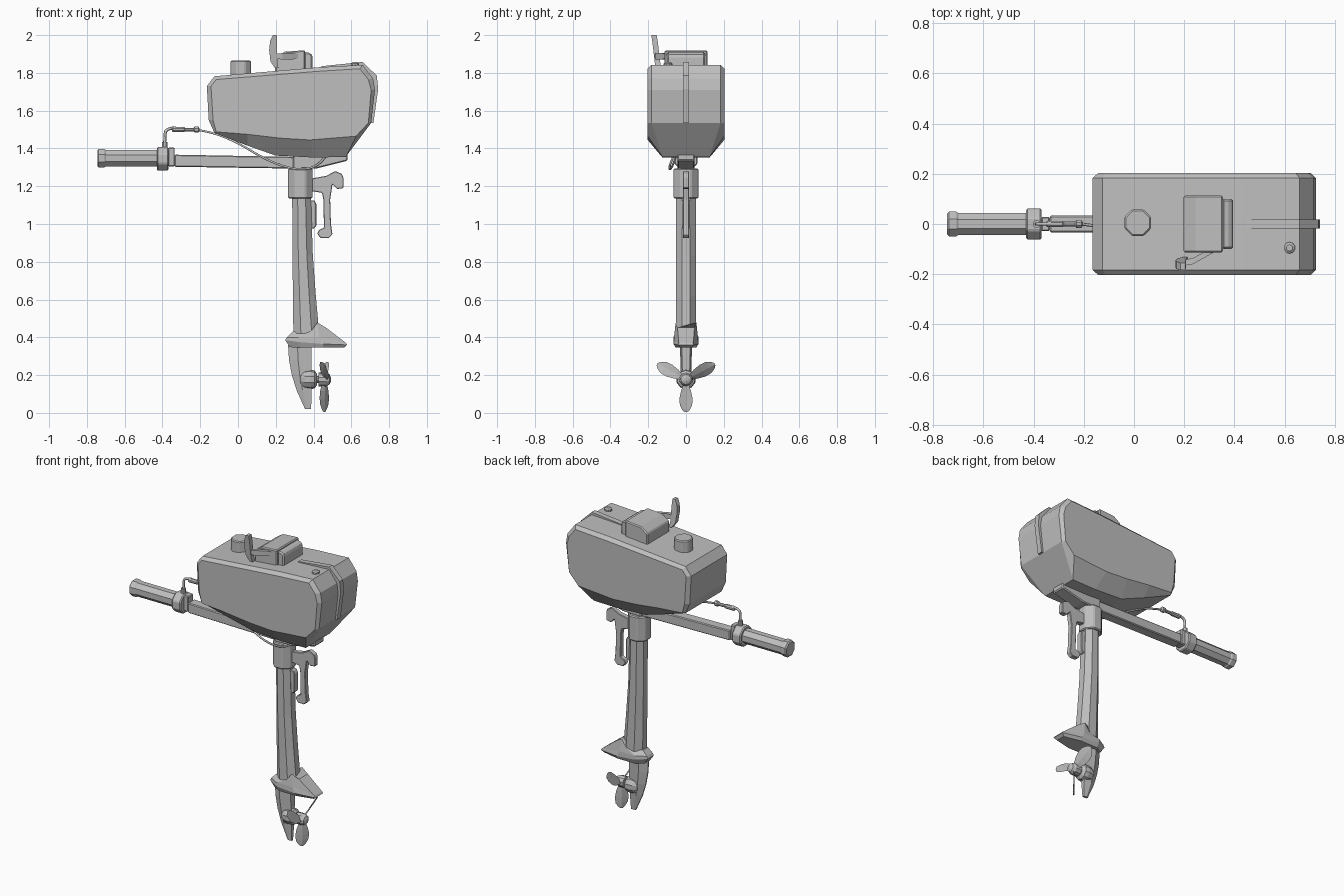
import bpy, bmesh, math
from mathutils import Vector

grey = bpy.data.materials.new("mid grey")
grey.diffuse_color = (0.52, 0.52, 0.52, 1)


def loft(name, rings):
    """Skin equal-length rings of points and cap both ends."""
    bm = bmesh.new()
    vs = [[bm.verts.new(p) for p in r] for r in rings]
    n = len(vs[0])
    for a, b in zip(vs, vs[1:]):
        for i in range(n):
            j = (i + 1) % n
            bm.faces.new((a[i], a[j], b[j], b[i]))
    bm.faces.new(vs[0])
    bm.faces.new(vs[-1])
    bmesh.ops.recalc_face_normals(bm, faces=bm.faces)
    me = bpy.data.meshes.new(name)
    bm.to_mesh(me)
    bm.free()
    ob = bpy.data.objects.new(name, me)
    bpy.context.collection.objects.link(ob)
    me.materials.append(grey)
    return ob


def bevel(ob, w):
    m = ob.modifiers.new("bevel", 'BEVEL')
    m.width, m.segments, m.limit_method = w, 1, 'ANGLE'
    return ob


def slab(name, pts, w, bev=0, y=0):
    """Side outline (x, z) extruded across y to half width w."""
    ob = loft(name, [[(x, y + s * w, z) for x, z in pts] for s in (-1, 1)])
    return bevel(ob, bev) if bev else ob


def turned(name, axis, profile, c, n=8):
    """Round part: (position, radius) profile about the x or z axis."""
    rings = []
    for t, r in profile:
        ring = []
        for i in range(n):
            a = 2 * math.pi * (i + 0.5) / n
            u, v = r * math.cos(a), r * math.sin(a)
            ring.append((t, c[0] + u, c[1] + v) if axis == 'x' else (c[0] + u, c[1] + v, t))
        rings.append(ring)
    return loft(name, rings)


def tube(name, pts, r):
    cu = bpy.data.curves.new(name, 'CURVE')
    cu.dimensions, cu.bevel_depth, cu.bevel_resolution = '3D', r, 1
    cu.resolution_u, cu.use_fill_caps = 4, True
    sp = cu.splines.new('NURBS')
    sp.points.add(len(pts) - 1)
    for p, co in zip(sp.points, pts):
        p.co = (*co, 1)
    sp.order_u, sp.use_endpoint_u = 3, True
    ob = bpy.data.objects.new(name, cu)
    bpy.context.collection.objects.link(ob)
    cu.materials.append(grey)
    bpy.ops.object.select_all(action='DESELECT')
    ob.select_set(True)
    bpy.context.view_layer.objects.active = ob
    bpy.ops.object.convert(target='MESH')


# Engine cowl: side face (x, z), then outer rim (x, z, half width)
cowl = [(-.143, 1.73, -.165, 1.73, .183), (-.115, 1.765, -.125, 1.782, .183),
        (.42, 1.808, .43, 1.83, .183), (.645, 1.822, .66, 1.842, .183),
        (.69, 1.765, .715, 1.77, .183), (.705, 1.71, .725, 1.71, .183),
        (.69, 1.535, .705, 1.535, .183), (.625, 1.465, .57, 1.355, .125),
        (.38, 1.445, .40, 1.352, .125), (.22, 1.455, .20, 1.362, .125),
        (.05, 1.475, .05, 1.415, .15), (-.115, 1.488, -.125, 1.482, .183),
        (-.132, 1.55, -.155, 1.55, .183)]
loft("engine_cowl", [[(p[0], -.203, p[1]) for p in cowl], [(p[2], -p[4], p[3]) for p in cowl],
                     [(p[2], p[4], p[3]) for p in cowl], [(p[0], .203, p[1]) for p in cowl]])
slab("cowl_strap", [(.44, 1.835), (.66, 1.858), (.735, 1.785), (.742, 1.715), (.717, 1.535),
                    (.69, 1.535), (.70, 1.71), (.69, 1.76), (.645, 1.82), (.44, 1.80)], .017)
bevel(turned("fuel_cap", 'z', [(1.77, .058), (1.865, .058)], (.015, .005)), .006)
turned("cowl_button", 'z', [(1.83, .023), (1.85, .023), (1.857, .013)], (.62, -.095), 10)

# Starter housing on top
slab("starter_housing", [(.197, 1.78), (.197, 1.88), (.245, 1.912), (.355, 1.92), (.355, 1.8)], .113, .006)
slab("starter_end", [(.35, 1.8), (.35, 1.912), (.385, 1.905), (.395, 1.89), (.395, 1.8)], .1, .008)

# Throttle lever: blade and curved arm
blade = [(.205, -.145, 1.825, .009), (.19, -.15, 1.86, .018), (.186, -.157, 1.92, .021),
         (.188, -.163, 1.97, .018), (.195, -.168, 2.0, .010)]
loft("lever_blade", [[(x - w, y - .016, z), (x + w, y - .016, z), (x + w, y + .013, z),
                      (x - w, y + .013, z)] for x, y, z, w in blade])
arm = [(.195, -.155, .012), (.235, -.148, .017), (.285, -.12, .017), (.32, -.10, .012)]
loft("lever_arm", [[(x, y - .012, 1.888 - h), (x, y + .012, 1.888 - h),
                    (x, y + .012, 1.888 + h), (x, y - .012, 1.888 + h)] for x, y, h in arm])

# Tiller
turned("tiller_grip", 'x', [(-.745, .044), (-.738, .053), (-.708, .053), (-.70, .047), (-.42, .047)], (0, 1.348))
bevel(turned("tiller_collar", 'x', [(-.43, .067), (-.368, .067)], (0, 1.345)), .006)
slab("tiller_joint", [(-.37, 1.305), (-.37, 1.405), (-.335, 1.405), (-.335, 1.305)], .028, .005)
slab("tiller_bar", [(-.335, 1.303), (-.335, 1.367), (.32, 1.355), (.32, 1.293)], .033, .005)

# Throttle cable
turned("cable_socket", 'z', [(1.39, .016), (1.435, .016)], (-.388, 0))
tube("cable_front", [(-.388, 0, 1.42), (-.388, 0, 1.47), (-.38, 0, 1.505), (-.33, 0, 1.51)], .008)
turned("cable_barrel", 'x', [(-.35, .009), (-.345, .014), (-.285, .014), (-.28, .01), (-.235, .01),
                             (-.23, .017), (-.21, .017), (-.205, .009)], (0, 1.5))
tube("cable_rear", [(-.21, 0, 1.497), (-.13, -.01, 1.485), (.0, -.04, 1.43), (.13, -.07, 1.35),
                    (.25, -.09, 1.30), (.36, -.085, 1.285), (.44, -.065, 1.32), (.47, -.05, 1.37)], .006)

# Mount under the cowl
slab("engine_mount", [(.29, 1.37), (.58, 1.37), (.58, 1.335), (.42, 1.295), (.29, 1.29)], .045, .006)


def octagon(x0, x1, hy, z, k=.29):
    c, h = (x0 + x1) / 2, (x1 - x0) / 2
    q = [(1, 1 - 2 * k), (1 - 2 * k, 1)]
    pts = q + [(-x, y) for x, y in q[::-1]] + [(-x, -y) for x, y in q] + [(x, -y) for x, y in q[::-1]]
    return [(c + x * h, y * hy, z) for x, y in pts]


# Leg and swivel clamp
bevel(loft("swivel_tube", [octagon(.266, .395, .065, z) for z in (1.135, 1.295)]), .006)
loft("leg", [octagon(.293, .43, .053, .42), octagon(.291, .412, .052, .62), octagon(.288, .396, .052, .835),
             octagon(.287, .386, .052, 1.15)])
slab("leg_lug", [(.37, .98), (.37, 1.125), (.405, 1.125), (.415, 1.105), (.415, .99), (.40, .975)], .02, .004)
slab("clamp_arm", [(.385, 1.24), (.467, 1.255), (.515, 1.28), (.55, 1.265), (.558, 1.245), (.558, 1.19),
                   (.525, 1.185), (.50, 1.21), (.488, 1.13), (.492, 1.0), (.50, .945), (.48, .925),
                   (.437, .925), (.42, .95), (.43, .97), (.455, .98), (.452, 1.13), (.445, 1.165),
                   (.385, 1.175)], .016, .003)


# Splash fin: nose, shoulder, rear and tail pairs of (x, half width, z)
def fin_ring(pts):
    return [(x, -w, z) for x, w, z in pts] + [(x, w, z) for x, w, z in pts[::-1]]


loft("splash_fin", [fin_ring([(.275, .025, .348), (.33, .055, .345), (.45, .055, .345), (.56, .03, .345)]),
                    fin_ring([(.25, .03, .385), (.32, .066, .375), (.45, .066, .365), (.578, .04, .36)]),
                    fin_ring([(.258, .03, .40), (.32, .066, .40), (.43, .063, .40), (.572, .038, .37)]),
                    fin_ring([(.288, .025, .43), (.385, .055, .43), (.42, .055, .478), (.465, .045, .452)])])

# Skeg: leading edge sharpened
skeg = [(.36, .265, .39, .032), (.28, .27, .39, .03), (.20, .285, .39, .027), (.12, .31, .39, .02),
        (.02, .355, .387, .009)]
loft("skeg", [[(a, -.004, z), (a + (b - a) * .4, -w, z), (b, -w * .7, z), (b, w * .7, z),
               (a + (b - a) * .4, w, z), (a, .004, z)] for z, a, b, w in skeg])

# Gear housing and propeller
turned("gear_housing", 'x', [(.325, .012), (.333, .034), (.352, .048), (.38, .052), (.405, .048), (.418, .03)],
       (0, .177), 10)
turned("propeller_hub", 'x', [(.41, .018), (.425, .018), (.426, .036), (.465, .036), (.485, .027), (.492, .01)],
       (0, .177), 10)
for k, deg in enumerate((-90, 28, 152)):
    d = Vector((0, math.cos(math.radians(deg)), math.sin(math.radians(deg))))
    tan = Vector((1, 0, 0)).cross(d)
    rings = []
    for r, w, pitch in [(.02, .018, 45), (.06, .034, 40), (.10, .043, 36), (.135, .039, 33),
                        (.16, .024, 30), (.173, .008, 30)]:
        p = math.radians(pitch)
        chord = tan * math.cos(p) + Vector((math.sin(p), 0, 0))
        nor = chord.cross(d) * .004
        c = Vector((.457, 0, .177)) + d * r
        rings.append([c - chord * w, c + nor, c + chord * w, c - nor])
    loft(f"propeller_blade_{k + 1}", rings)
